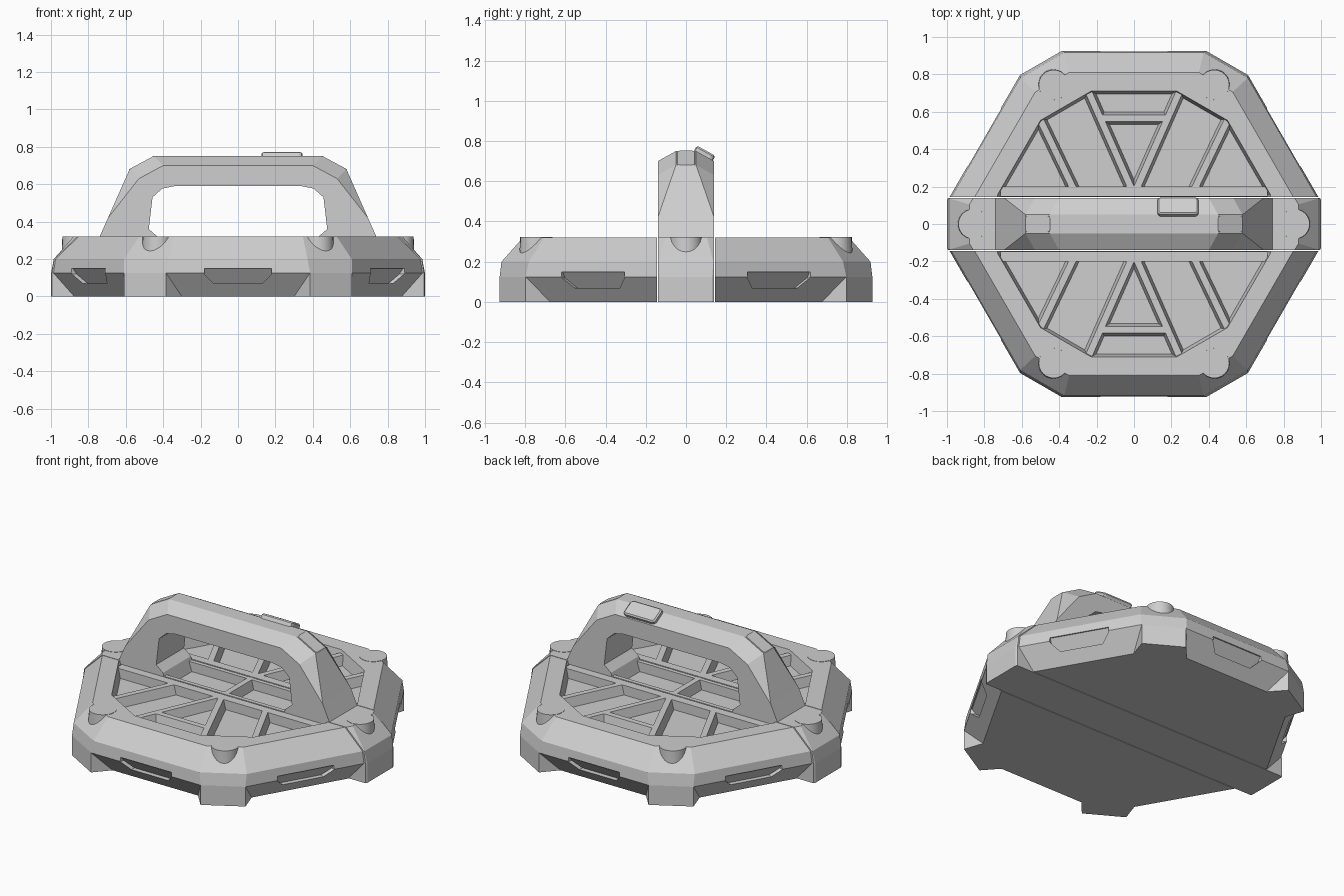
import bpy, bmesh, math
from mathutils import Vector, Matrix

if "Cube" in bpy.data.objects:
    bpy.data.objects.remove(bpy.data.objects["Cube"])

grey = bpy.data.materials.new("plain_grey")
grey.diffuse_color = (0.62, 0.62, 0.62, 1)
grey.use_nodes = True
grey.node_tree.nodes["Principled BSDF"].inputs["Base Color"].default_value = grey.diffuse_color


def finish(name, bm):
    bmesh.ops.remove_doubles(bm, verts=bm.verts, dist=0.0001)
    bmesh.ops.recalc_face_normals(bm, faces=bm.faces)
    me = bpy.data.meshes.new(name)
    bm.to_mesh(me)
    bm.free()
    me.materials.append(grey)
    ob = bpy.data.objects.new(name, me)
    bpy.context.collection.objects.link(ob)
    return ob


def side_point(k, t, n, z):
    """Point on hexagon side k: t along the side, n outward."""
    a = math.radians(30 + 60 * k)
    return Vector((n * math.cos(a) - t * math.sin(a),
                   n * math.sin(a) + t * math.cos(a), z))


def apply_mod(ob, mod):
    bpy.ops.object.select_all(action='DESELECT')
    bpy.context.view_layer.objects.active = ob
    ob.select_set(True)
    bpy.ops.object.modifier_apply(modifier=mod.name)


WALL_N = 0.926            # outer wall distance of each side
NOTCH_N = 0.83            # bottom inset of the undercut panels
NOTCH_Z = 0.125
FOOT_T = 0.385            # half length of a side


def base_solid(notched):
    """Truncated hexagon tray, optionally with undercut sides."""
    bm = bmesh.new()
    levels = [(FOOT_T, WALL_N, 0), (FOOT_T, WALL_N, NOTCH_Z), (.372, .917, .2),
              (.347, .81, .32), (.23, .71, .32), (.225, .695, .24)]
    loops = [[bm.verts.new(side_point(k, s * t, n, z))
              for k in range(6) for s in (-1, 1)] for t, n, z in levels]
    for li in range(5):
        lo, hi = loops[li], loops[li + 1]
        for i in range(12):
            if li == 0 and notched and i % 2 == 0:
                continue
            j = (i + 1) % 12
            bm.faces.new((lo[i], lo[j], hi[j], hi[i]))
    bm.faces.new(loops[5])
    bottom = []
    for k in range(6):
        a, b = loops[0][2 * k], loops[0][2 * k + 1]
        c, d = loops[1][2 * k], loops[1][2 * k + 1]
        if notched:
            # ends next to the centre beam run straight into it
            ta = -FOOT_T if k in (0, 3) else -.30
            tb = FOOT_T if k in (2, 5) else .30
            p = bm.verts.new(side_point(k, ta, NOTCH_N, 0))
            q = bm.verts.new(side_point(k, tb, NOTCH_N, 0))
            bm.faces.new((p, q, d, c))
            bm.faces.new((a, p, c))
            bm.faces.new((q, b, d))
            bottom += [a, p, q, b]
        else:
            bottom += [a, b]
    bm.faces.new(bottom)
    bmesh.ops.recalc_face_normals(bm, faces=bm.faces)
    return bm


def slice_y(bm, y, normal):
    """Keep the part behind the plane and close the cut."""
    bmesh.ops.bisect_plane(bm, geom=bm.verts[:] + bm.edges[:] + bm.faces[:],
                           plane_co=(0, y, 0), plane_no=(0, normal, 0),
                           clear_outer=True)
    bmesh.ops.holes_fill(bm, edges=[e for e in bm.edges if e.is_boundary], sides=0)


# Front half of the tray, with pockets cut in its side panels
bm = base_solid(True)
slice_y(bm, -.144, 1)
front_tray = finish("front_tray", bm)

bm = bmesh.new()
pocket = [(-.18, .15), (.18, .15), (.18, .12), (.13, .07), (-.13, .07), (-.18, .12)]
slope = (WALL_N - NOTCH_N) / NOTCH_Z
for k in (3, 4, 5):
    rings = [[bm.verts.new(side_point(k, t, NOTCH_N + slope * z + off, z))
              for t, z in pocket] for off in (-.03, .12)]
    bm.faces.new(rings[0])
    bm.faces.new(rings[1])
    for i in range(6):
        j = (i + 1) % 6
        bm.faces.new((rings[0][i], rings[0][j], rings[1][j], rings[1][i]))
cutter = finish("pocket_cutter", bm)
cutter.hide_render = True
mod = front_tray.modifiers.new("pockets", 'BOOLEAN')
mod.operation, mod.solver, mod.object = 'DIFFERENCE', 'EXACT', cutter
apply_mod(front_tray, mod)
bpy.data.objects.remove(cutter)

# Back half is a mirrored copy
bm = bmesh.new()
bm.from_mesh(front_tray.data)
bmesh.ops.scale(bm, vec=(1, -1, 1), verts=bm.verts)
finish("back_tray", bm)

# Centre beam between the halves, reaching slightly further out
bm = base_solid(False)
slice_y(bm, .14, 1)
slice_y(bm, -.14, -1)
bmesh.ops.scale(bm, vec=(1.005, 1, 1), verts=bm.verts)
finish("centre_beam", bm)


def add_rib(bm, p, q, base=.07, top=.036, z0=.23, z1=.30):
    """Bar with sloping flanks."""
    p, q = Vector((*p, 0)), Vector((*q, 0))
    d = (q - p).normalized()
    s = Vector((-d.y, d.x, 0))
    ends = [[bm.verts.new(e + s * w + Vector((0, 0, z))) for w, z in
             ((-base / 2, z0), (base / 2, z0), (top / 2, z1), (-top / 2, z1))]
            for e in (p, q)]
    bm.faces.new(ends[0])
    bm.faces.new(ends[1])
    for i in range(4):
        j = (i + 1) % 4
        bm.faces.new((ends[0][i], ends[0][j], ends[1][j], ends[1][i]))


# Floor ribs, mirrored to all quarters
for name, sy in (("front_ribs", -1), ("back_ribs", 1)):
    bm = bmesh.new()
    for sx in (-1, 1):
        add_rib(bm, (sx * .01, sy * .18), (sx * .24, sy * .70))
        add_rib(bm, (sx * .32, sy * .18), (sx * .50, sy * .555))
    add_rib(bm, (-.17, sy * .565), (.17, sy * .565))
    add_rib(bm, (-.715, sy * .173), (.715, sy * .173), .057, .054)
    finish(name, bm)
bm = bmesh.new()
add_rib(bm, (0, -.139), (0, .139))
for y in (-.125, .125):
    add_rib(bm, (-.5, y), (.5, y), .029, .026)
finish("beam_ribs", bm)

# Corner studs, flush with the rim top
for k in range(6):
    a = math.radians(60 * k)
    bm = bmesh.new()
    bmesh.ops.create_cone(bm, cap_ends=True, segments=24, radius1=.085, radius2=.08,
                          depth=.12, matrix=Matrix.Translation(
                              (.859 * math.cos(a), .859 * math.sin(a), .262)))
    stud = finish("corner_stud", bm)
    bpy.ops.object.select_all(action='DESELECT')
    bpy.context.view_layer.objects.active = stud
    stud.select_set(True)
    bpy.ops.object.shade_smooth_by_angle(angle=math.radians(35))

# Handle: inner edge, side edge, crown edge and crown half-width per station
W = .14
stations = [((.40, .235), (.74, .235), (.74, .235), W),
            ((.43, .32), (.74, .32), (.74, .32), W),
            ((.477, .36), (.695, .42), (.695, .42), W),
            ((.457, .53), (.53, .63), (.58, .68), .05),
            ((.405, .577), (.40, .70), (.45, .75), .05),
            ((.34, .59), (.34, .70), (.34, .75), .05)]
arch = [(1, s) for s in stations] + [(-1, s) for s in reversed(stations)]
bm = bmesh.new()
rings = []
for m, (inn, side, crown, w) in arch:
    rings.append([bm.verts.new((m * p[0], y, p[1])) for p, y in
                  ((inn, -W), (side, -W), (crown, -w), (crown, w), (side, W), (inn, W))])
for r0, r1 in zip(rings, rings[1:]):
    for i in range(6):
        j = (i + 1) % 6
        bm.faces.new((r0[i], r0[j], r1[j], r1[i]))
bm.faces.new(rings[0])
bm.faces.new(rings[-1])
bmesh.ops.dissolve_degenerate(bm, dist=.0001, edges=bm.edges)
finish("handle", bm)


def pad(name, size, centre, rot):
    """Small bevelled plate."""
    bm = bmesh.new()
    bmesh.ops.create_cube(bm, size=1)
    bmesh.ops.scale(bm, vec=size, verts=bm.verts)
    upright = [e for e in bm.edges if abs(e.verts[0].co.z - e.verts[1].co.z) > .001]
    bmesh.ops.bevel(bm, geom=upright, offset=.018, segments=2, affect='EDGES', profile=.5)
    top = [e for e in bm.edges if all(v.co.z > 0 for v in e.verts)]
    bmesh.ops.bevel(bm, geom=top, offset=.008, segments=1, affect='EDGES')
    bmesh.ops.transform(bm, matrix=Matrix.Translation(centre) @ rot, verts=bm.verts)
    finish(name, bm)


# Button on the back chamfer and pads on the handle shoulders
pad("button", (.22, .105, .05), (.235, .088, .73), Matrix.Rotation(math.radians(-29), 4, 'X'))
for m in (-1, 1):
    pad("shoulder_pad", (.165, .10, .03), (m * .508, 0, .7035),
        Matrix.Rotation(m * math.atan2(.07, .13), 4, 'Y'))
